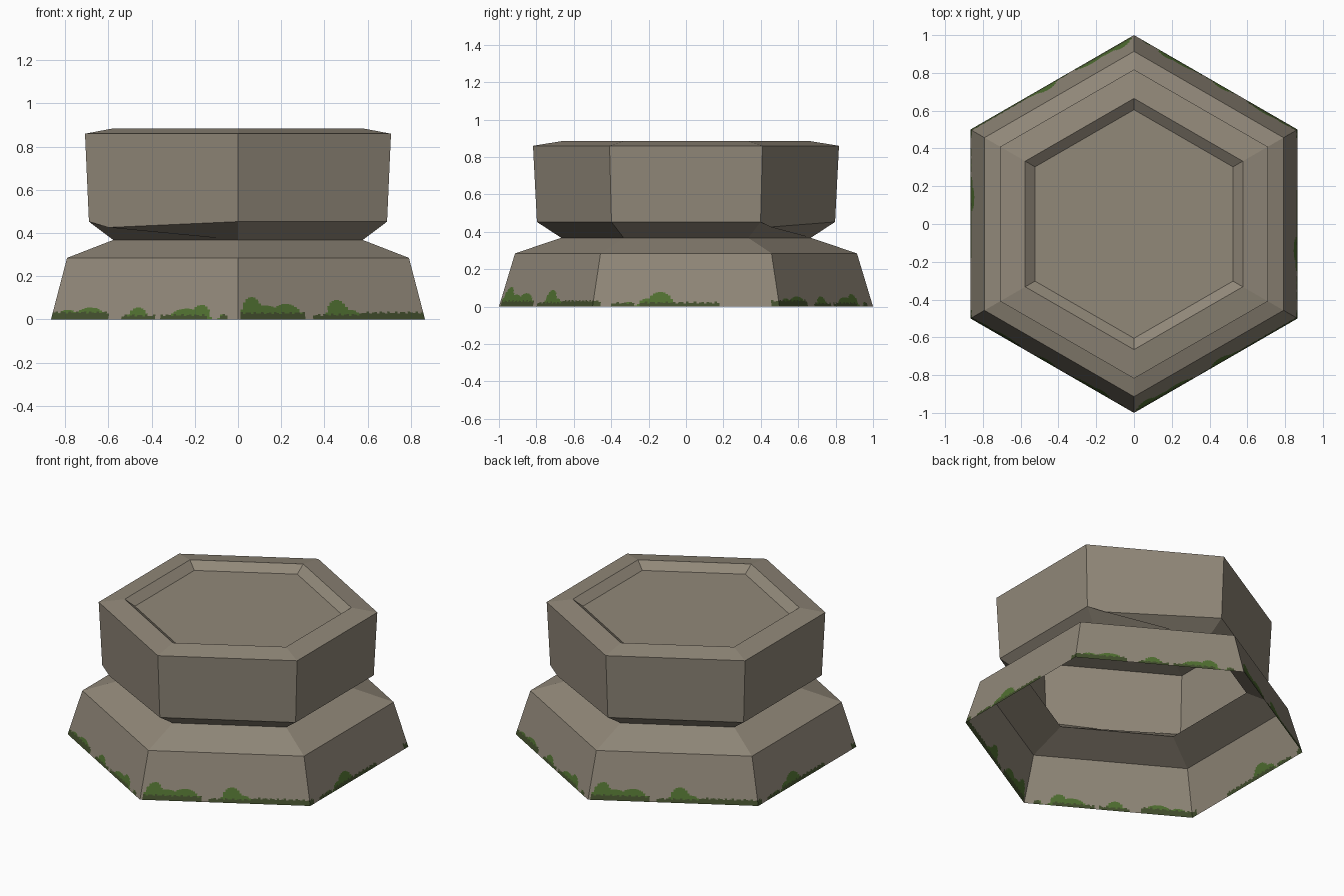
import bpy, bmesh, math
from mathutils import Vector

if "Cube" in bpy.data.objects:
    bpy.data.objects.remove(bpy.data.objects["Cube"])


def material(name, rgb):
    m = bpy.data.materials.new(name)
    m.diffuse_color = (*rgb, 1)
    m.use_nodes = True
    m.node_tree.nodes["Principled BSDF"].inputs["Base Color"].default_value = m.diffuse_color
    return m


stone = material("grey_stone", (0.283, 0.246, 0.191))
moss = material("green_moss", (0.08, 0.162, 0.03))
dark_moss = material("dark_moss", (0.055, 0.078, 0.026))


def corner(k, r, z):
    # hexagon corners, starting at front left and going counterclockwise
    a = math.radians(210 + 60 * k)
    return Vector((r * math.cos(a), r * math.sin(a), z))


def finish(bm, name, mats):
    me = bpy.data.meshes.new(name)
    bm.to_mesh(me)
    bm.free()
    for m in mats:
        me.materials.append(m)
    ob = bpy.data.objects.new(name, me)
    bpy.context.collection.objects.link(ob)


# upper block: neck, undercut, drum walls, chamfered rim and sunken top
PROFILE = [(0.914, 0.285), (0.667, 0.368), (0.797, 0.453),
           (0.818, 0.86), (0.665, 0.885), (0.605, 0.842)]
bm = bmesh.new()
rings = [[bm.verts.new(corner(k, r, z)) for k in range(6)] for r, z in PROFILE]
for lo, hi in zip(rings, rings[1:]):
    for k in range(6):
        j = (k + 1) % 6
        bm.faces.new((lo[k], lo[j], hi[j], hi[k]))
bm.faces.new(rings[-1])
# chipped lower edge on two opposite sides
for k in (0, 3):
    a, b = rings[2][k], rings[2][k + 1]
    edge = bm.edges.get((a, b))
    _, chip = bmesh.utils.edge_split(edge, a, 0.13)
    chip.co.z = 0.426
finish(bm, "stone_drum", [stone])

# base skirt: six open sloping walls with moss along the foot
# moss strips: (start, end, height); clumps: (centre, half width, height)
WALLS = [
    ([(0.0, 0.3, 0.033), (0.38, 0.56, 0.018), (0.58, 0.84, 0.02), (0.9, 0.95, 0.02)],
     [(0.08, 0.06, 0.045), (0.2, 0.09, 0.055), (0.46, 0.055, 0.055),
      (0.72, 0.09, 0.05), (0.8, 0.055, 0.068), (0.92, 0.025, 0.025)]),
    ([(0.02, 0.36, 0.03), (0.4, 0.68, 0.022), (0.66, 1.0, 0.032)],
     [(0.075, 0.06, 0.105), (0.15, 0.09, 0.065), (0.26, 0.09, 0.072),
      (0.54, 0.065, 0.09), (0.61, 0.05, 0.045)]),
    ([(0.0, 0.04, 0.03), (0.1, 0.22, 0.02), (0.25, 0.68, 0.022), (0.96, 1.0, 0.03)],
     [(0.19, 0.04, 0.025), (0.29, 0.05, 0.045), (0.36, 0.075, 0.078)]),
]
H, N = 0.285, 72
bm = bmesh.new()
for k in range(6):
    strips, clumps = WALLS[k % 3]
    foot = corner(k, 1.0, 0), corner(k + 1, 1.0, 0)
    head = corner(k, 0.914, H), corner(k + 1, 0.914, H)

    def point(u, z):
        return foot[0].lerp(foot[1], u).lerp(head[0].lerp(head[1], u), z / H)

    for i in range(N):
        u = (i + 0.5) / N
        low = max([h for s, e, h in strips if s <= u <= e], default=0)
        if low:
            low += 0.005 * math.sin(i * 2.3)
        high = max([h * math.sqrt(max(0, 1 - ((u - c) / w) ** 2))
                    for c, w, h in clumps])
        levels = [0, low, max(low, high), H]
        for mat, (z0, z1) in zip((2, 1, 0), zip(levels, levels[1:])):
            if z1 - z0 > 1e-4:
                u0, u1 = i / N, (i + 1) / N
                f = bm.faces.new([bm.verts.new(point(*p)) for p in
                                  ((u0, z0), (u1, z0), (u1, z1), (u0, z1))])
                f.material_index = mat
bmesh.ops.remove_doubles(bm, verts=bm.verts, dist=1e-5)
finish(bm, "mossy_base_skirt", [stone, moss, dark_moss])
